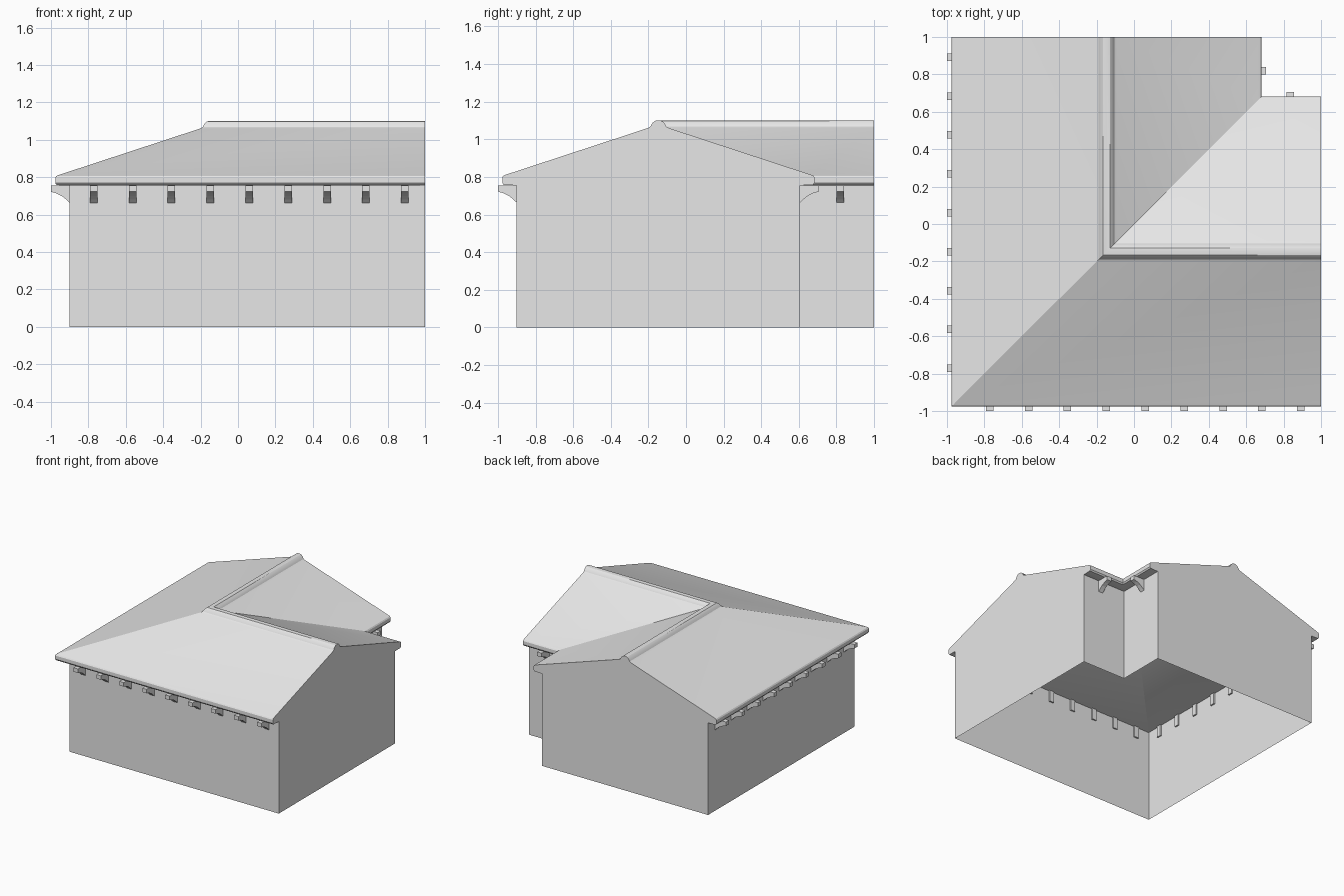
import bpy
import bmesh
import math

cube = bpy.data.objects.get("Cube")
if cube:
    bpy.data.objects.remove(cube, do_unlink=True)

RIDGE = -0.147      # ridge line offset of both wings
WALL = 0.753        # ridge to wall distance
EAVE_Z = 0.755      # top of the walls
PEAK_Z = 1.035      # underside of the ridge

stone = bpy.data.materials.new("pale_grey")
stone.use_nodes = True
grey = (0.8, 0.8, 0.8, 1)
stone.diffuse_color = grey
stone.node_tree.nodes["Principled BSDF"].inputs["Base Color"].default_value = grey


def finish(name, bm, smooth=False):
    bmesh.ops.recalc_face_normals(bm, faces=bm.faces)
    mesh = bpy.data.meshes.new(name)
    bm.to_mesh(mesh)
    bm.free()
    mesh.materials.append(stone)
    obj = bpy.data.objects.new(name, mesh)
    bpy.context.collection.objects.link(obj)
    if smooth:
        bpy.ops.object.select_all(action='DESELECT')
        obj.select_set(True)
        bpy.context.view_layer.objects.active = obj
        bpy.ops.object.shade_smooth_by_angle(angle=math.radians(24))
    return obj


def sweep_corner(name, profile, open_edges=(), smooth=False):
    """Sweep a cross-section along the mitred L plan, capping both gable ends."""
    bm = bmesh.new()
    rings = []
    for station in ("back", "corner", "side"):
        ring = []
        for d, z in profile:
            p = RIDGE + d
            x = 1 if station == "side" else p
            y = 1 if station == "back" else p
            ring.append(bm.verts.new((x, y, z)))
        rings.append(ring)
    count = len(profile)
    for a, b in zip(rings, rings[1:]):
        for i in range(count):
            if i not in open_edges:
                j = (i + 1) % count
                bm.faces.new((a[i], a[j], b[j], b[i]))
    bm.faces.new(rings[0])
    bm.faces.new(rings[-1])
    return finish(name, bm, smooth)


# Walls with gable ends, open below and under the roof
sweep_corner("walls", [(-WALL, 0), (-WALL, EAVE_Z), (0, PEAK_Z),
                       (WALL, EAVE_Z), (WALL, 0)], open_edges=(1, 2, 4))

# Roof slab with rounded eaves and a raised ridge cap
half = [(-WALL, EAVE_Z), (-0.822, 0.757), (-0.83, 0.768), (-0.83, 0.797),
        (-0.824, 0.806), (-0.81, 0.812), (-0.055, 1.06), (-0.042, 1.068),
        (-0.032, 1.086), (-0.018, 1.098)]
mirrored = [(-d, z) for d, z in reversed(half)]
sweep_corner("roof", half + [(0, 1.101)] + mirrored + [(0, PEAK_Z)], smooth=True)

# Curved eave brackets
BRACKET = [(-0.012, 0.755), (0.1, 0.755), (0.1, 0.722), (0.07, 0.713),
           (0.04, 0.698), (0.018, 0.68), (0, 0.663), (-0.012, 0.663)]


def bracket(name, along, outer, swap):
    """Place one bracket; swap puts it on a wall facing along y."""
    bm = bmesh.new()
    sides = []
    for offset in (-0.02, 0.02):
        ring = []
        for u, z in BRACKET:
            out = RIDGE - WALL - u if outer else RIDGE + WALL + u
            pos = along + offset
            ring.append(bm.verts.new((pos, out, z) if swap else (out, pos, z)))
        sides.append(ring)
        bm.faces.new(ring)
    a, b = sides
    for i in range(len(a)):
        j = (i + 1) % len(a)
        bm.faces.new((a[i], a[j], b[j], b[i]))
    finish(name, bm)


for i in range(9):
    along = -0.772 + i * 0.208
    bracket(f"front_bracket_{i + 1}", along, True, True)
    bracket(f"right_bracket_{i + 1}", along, True, False)
bracket("inner_back_bracket", 0.835, False, True)
bracket("inner_left_bracket", 0.82, False, False)
